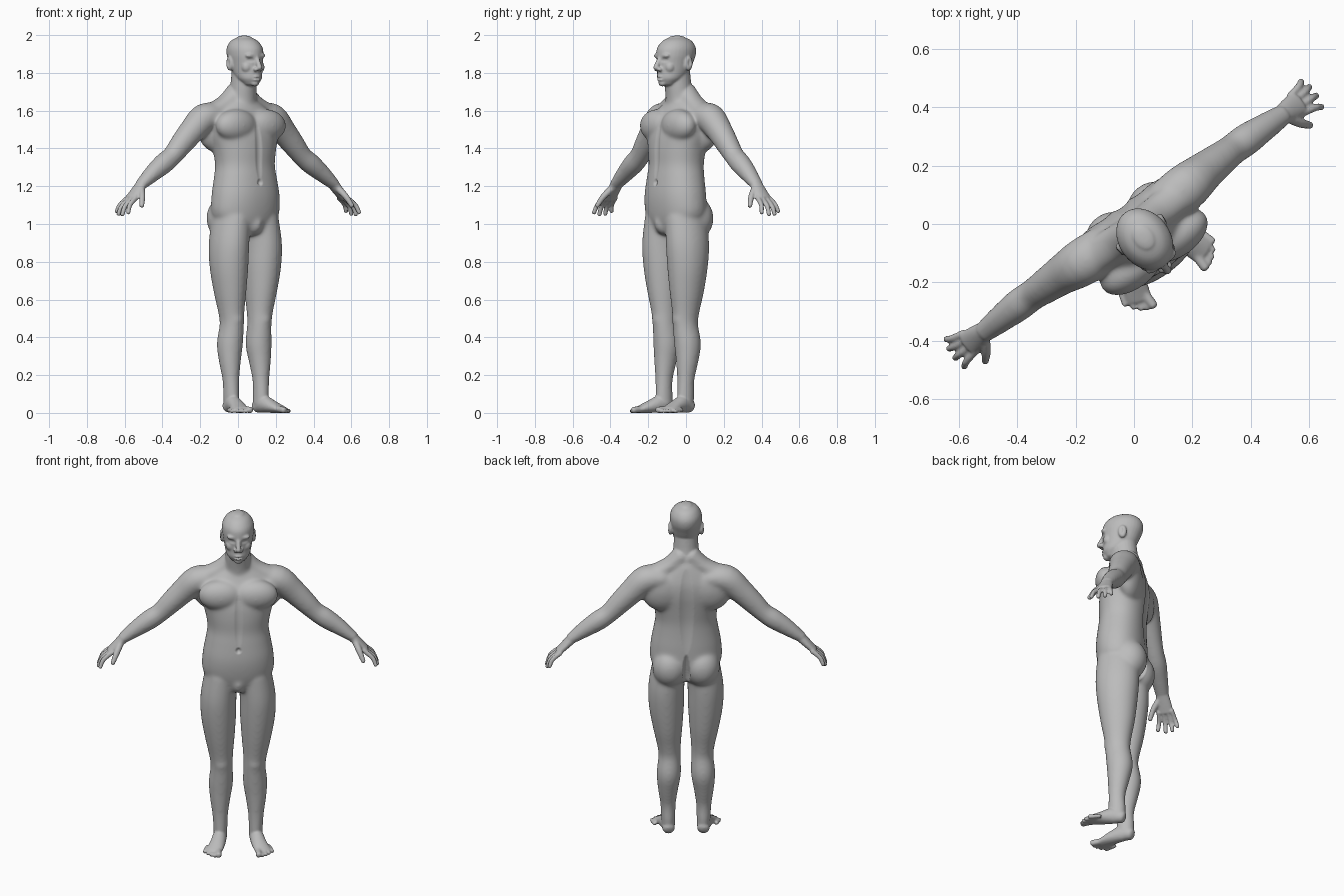
import bpy
import bmesh
from math import sin, cos, pi, radians
from mathutils import Vector, Matrix

cube = bpy.data.objects.get("Cube")
if cube:
    bpy.data.objects.remove(cube, do_unlink=True)

UP = Vector((0, 0, 1))
BACK = Vector((0, 1, 0))
MID = (1,)
bm = bmesh.new()


def smooth_path(points, steps=4):
    """Catmull-Rom interpolation of position and radii together."""
    pts = [Vector(p) for p in points]
    out = []
    for i in range(len(pts) - 1):
        a, b = pts[max(i - 1, 0)], pts[i]
        c, d = pts[i + 1], pts[min(i + 2, len(pts) - 1)]
        for k in range(steps):
            t = k / steps
            out.append(b + (c - a) * (t / 2)
                       + (a * 2 - b * 5 + c * 4 - d) * (t * t / 2)
                       + (b * 3 - a - c * 3 + d) * (t ** 3 / 2))
    out.append(pts[-1])
    return out


def tube(points, sides=(1, -1), axis=None, ref=BACK, dome=0.7, power=1.0, n=24):
    """Closed loft through (x, y, z, radius_u, radius_v), built on each side."""
    path = smooth_path(points)
    pos = [Vector(p[:3]) for p in path]
    rings = []
    for i, p in enumerate(path):
        t = axis or (pos[min(i + 1, len(pos) - 1)] - pos[max(i - 1, 0)]).normalized()
        rings.append((pos[i], t, p[3], p[4]))

    # rounded ends
    def cap(ring, sign):
        c, t, ru, rv = ring
        h = min(ru, rv) * dome * sign
        return [(c + t * h * sin(a), t, ru * cos(a), rv * cos(a))
                for a in (pi / 8, pi / 4, pi * 0.37, pi * 0.46)]
    rings = cap(rings[0], -1)[::-1] + rings + cap(rings[-1], 1)

    def shape(v):
        return abs(v) ** power * (1 if v > 0 else -1)
    for s in sides:
        loops = []
        for c, t, ru, rv in rings:
            u = t.cross(ref).normalized()
            w = t.cross(u)
            loop = []
            for k in range(n):
                a = 2 * pi * k / n
                q = c + u * ru * shape(cos(a)) + w * rv * shape(sin(a))
                loop.append(bm.verts.new((q.x * s, q.y, q.z)))
            loops.append(loop)
        for low, high in zip(loops, loops[1:]):
            for k in range(n):
                j = (k + 1) % n
                bm.faces.new((low[k], low[j], high[j], high[k]))
        bm.faces.new(loops[0][::-1])
        bm.faces.new(loops[-1])


def blob(center, radii, sides=(1, -1)):
    """Ellipsoid muscle or feature, built on each side."""
    for s in sides:
        m = Matrix.Translation((center[0] * s, center[1], center[2]))
        bmesh.ops.create_icosphere(bm, subdivisions=3, radius=1,
                                   matrix=m @ Matrix.Diagonal((*radii, 1)))


def bake(obj):
    """Replace the mesh by the result of its modifiers."""
    graph = bpy.context.evaluated_depsgraph_get()
    old = obj.data
    obj.data = bpy.data.meshes.new_from_object(obj.evaluated_get(graph))
    obj.modifiers.clear()
    bpy.data.meshes.remove(old)


def ramp(value):
    return min(max(value, 0), 1)


# torso
tube([(0, -.04, .97, .13, .105), (0, -.038, 1.05, .192, .13),
      (0, -.042, 1.15, .195, .136), (0, -.04, 1.25, .178, .13),
      (0, -.036, 1.32, .168, .126), (0, -.032, 1.4, .18, .13),
      (0, -.024, 1.48, .2, .13), (0, -.014, 1.55, .198, .118),
      (0, -.005, 1.61, .155, .095), (0, 0, 1.66, .09, .075)],
     MID, axis=UP, power=.92, dome=.3, n=40)
blob((.095, -.09, 1.525), (.125, .073, .088))     # chest muscles
blob((.125, .036, 1.51), (.125, .07, .13))        # shoulder blades
blob((.088, .022, 1.035), (.098, .1, .115))       # buttocks
blob((0, -.11, 1.01), (.045, .06, .065), MID)     # groin

# neck and trapezius
tube([(0, .002, 1.58, .08, .085), (0, -.01, 1.67, .075, .078),
      (0, -.024, 1.74, .069, .073), (0, -.032, 1.83, .064, .07)], MID, axis=UP)
tube([(.025, .008, 1.7, .055, .058), (.09, .012, 1.648, .045, .06),
      (.16, .015, 1.605, .05, .062), (.22, .02, 1.58, .06, .065)])

# head
tube([(0, -.09, 1.748, .042, .042), (0, -.076, 1.775, .064, .07),
      (0, -.056, 1.81, .074, .09), (0, -.045, 1.86, .082, .104),
      (0, -.038, 1.9, .088, .113), (0, -.034, 1.94, .085, .109),
      (0, -.03, 1.974, .064, .083), (0, -.03, 1.992, .034, .045)],
     MID, axis=UP, dome=.3, n=32)
blob((0, -.126, 1.75), (.024, .02, .017), MID)    # chin
blob((.03, -.131, 1.896), (.034, .018, .013))     # brows
blob((.04, -.108, 1.835), (.03, .028, .032))      # cheeks
for z in (1.784, 1.768):
    blob((0, -.139, z), (.025, .015, .008), MID)  # lips
tube([(0, -.142, 1.887, .011, .011), (0, -.157, 1.855, .013, .014),
      (0, -.169, 1.83, .015, .015)], MID, n=12)   # nose
blob((.014, -.153, 1.823), (.013, .015, .011))    # nostrils
blob((.085, -.017, 1.855), (.015, .024, .04))     # ears

# arms
tube([(.13, .022, 1.58, .062, .078), (.22, .025, 1.567, .077, .082),
      (.3, .031, 1.495, .069, .069), (.37, .033, 1.423, .061, .06),
      (.425, .035, 1.365, .053, .054), (.48, .035, 1.325, .055, .056),
      (.55, .033, 1.275, .046, .048), (.63, .03, 1.215, .029, .036)])

# palms, fingers and thumbs
tube([(.62, .03, 1.222, .029, .034), (.665, .031, 1.175, .023, .041),
      (.7, .031, 1.14, .019, .044)], dome=.5)
for base, tip, length in ((-.005, -.026, .09), (.019, .016, .104),
                          (.044, .054, .1), (.067, .086, .082)):
    knuckle = Vector((.69, base, 1.144))
    middle = Vector((.7 + .42 * length, (base + tip) / 2, 1.132 - .3 * length))
    end = Vector((.7 + .62 * length, tip, 1.132 - .76 * length))
    tube([(*knuckle, .014, .013), (*middle, .013, .0125), (*end, .0115, .0115)], n=12)
tube([(.645, .008, 1.19, .019, .019), (.667, -.03, 1.148, .017, .016),
      (.688, -.054, 1.1, .0125, .0125)], n=12)

# legs
tube([(.09, -.04, 1.04, .092, .118), (.107, -.04, .9, .099, .122),
      (.107, -.04, .78, .097, .113), (.1, -.04, .65, .082, .096),
      (.093, -.042, .54, .066, .076), (.09, -.042, .47, .061, .07),
      (.094, -.03, .37, .067, .073), (.098, -.036, .28, .057, .061),
      (.098, -.045, .18, .043, .047), (.097, -.045, .1, .038, .047),
      (.096, -.045, .055, .037, .046)])
blob((.091, -.09, .5), (.038, .028, .05))         # knees

# feet and toes
tube([(.095, -.016, .038, .033, .034), (.1, -.06, .052, .038, .047),
      (.113, -.12, .039, .042, .035), (.13, -.17, .026, .045, .022),
      (.138, -.193, .02, .043, .016)], ref=UP, dome=.6)
for i in range(5):
    r = .017 if i == 0 else .0115
    x, y = .11 + (.021 + .018 * (i - 1) if i else 0), -.236 + .0036 * i * i
    tube([(x - .004 * i, y + .055, r + .008, r, r), (x, y, r + .003, r, r)],
         ref=UP, n=12)

# fuse every part into one skin
bmesh.ops.recalc_face_normals(bm, faces=bm.faces)
mesh = bpy.data.meshes.new("parts")
bm.to_mesh(mesh)
bm.free()
body = bpy.data.objects.new("body", mesh)
bpy.context.collection.objects.link(body)
fuse = body.modifiers.new("fuse", "REMESH")
fuse.mode = "VOXEL"
fuse.voxel_size = .0058
relax = body.modifiers.new("relax", "SMOOTH")
relax.factor = .5
relax.iterations = 3
bake(body)

# blend the muscles of trunk and limbs, keeping head, hands and feet crisp
trunk = body.vertex_groups.new(name="trunk")
for v in body.data.vertices:
    x, y, z = v.co
    trunk.add([v.index], ramp((z - .1) * 10) * ramp((1.73 - z) * 18)
              * ramp((.6 - abs(x)) * 12), "REPLACE")
blend = body.modifiers.new("blend", "SMOOTH")
blend.factor = .5
blend.iterations = 45
blend.vertex_group = "trunk"
bake(body)
body.vertex_groups.clear()
skin = body.data
skin.name = "body"

# creases pressed into the skin: centre, reach, depth
creases = [((0, -.17, 1.225), (.016, .04, .018), .012),   # navel
           ((0, -.16, 1.39), (.022, .07, .17), .006),     # belly line
           ((0, .1, 1.4), (.04, .08, .26), .01),          # spine
           ((0, .1, 1.03), (.02, .1, .11), .024),         # buttock cleft
           ((0, -.152, 1.776), (.026, .03, .006), .004)]  # mouth
for s in (1, -1):
    creases += [((s * .034, -.134, 1.872), (.024, .04, .014), .005),  # eyes
                ((s * .1, -.02, 1.858), (.014, .014, .024), .007)]    # ears
normals = [v.normal.copy() for v in skin.vertices]
for center, reach, depth in creases:
    c = Vector(center)
    for v, normal in zip(skin.vertices, normals):
        d = v.co - c
        if abs(d.x) < reach[0] and abs(d.y) < reach[1] and abs(d.z) < reach[2]:
            f = 1 - sum((d[k] / reach[k]) ** 2 for k in range(3))
            if f > 0:
                v.co -= normal * depth * f

# turn the figure, centre it and stand it on the ground
skin.transform(Matrix.Rotation(radians(36), 4, "Z"))
low = Vector([min(v.co[k] for v in skin.vertices) for k in range(3)])
high = Vector([max(v.co[k] for v in skin.vertices) for k in range(3)])
middle = (low + high) / 2
skin.transform(Matrix.Translation((-middle.x, -middle.y, -low.z)))
skin.shade_smooth()

# material
grey = bpy.data.materials.new("plain grey")
grey.use_nodes = True
colour = (.5, .5, .5, 1)
grey.diffuse_color = colour
grey.node_tree.nodes["Principled BSDF"].inputs["Base Color"].default_value = colour
skin.materials.clear()
skin.materials.append(grey)
